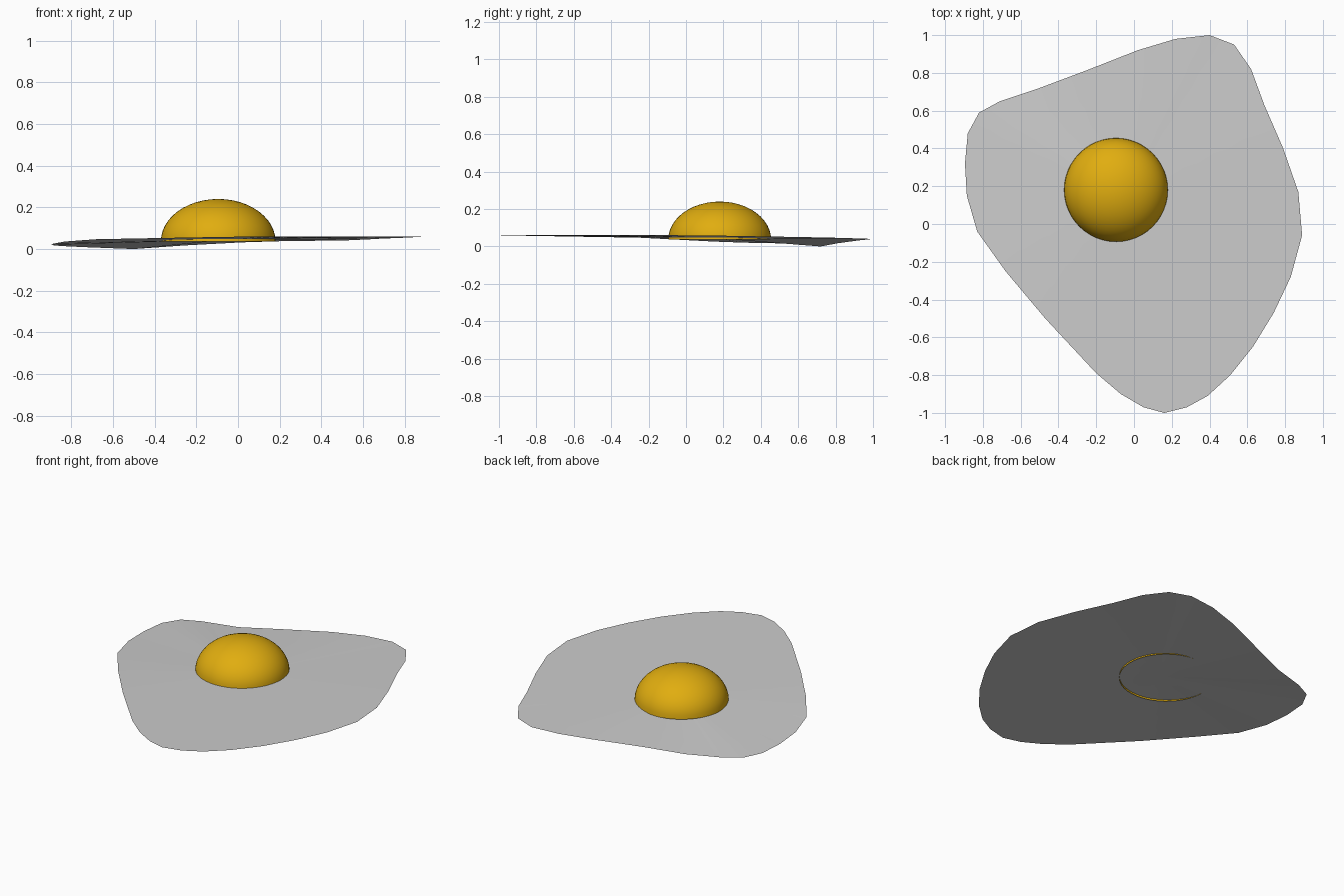
import bpy, bmesh, math
from mathutils import Vector

if "Cube" in bpy.data.objects:
    bpy.data.objects.remove(bpy.data.objects["Cube"], do_unlink=True)


def material(name, colour):
    mat = bpy.data.materials.new(name)
    mat.use_nodes = True
    mat.diffuse_color = colour
    mat.node_tree.nodes["Principled BSDF"].inputs["Base Color"].default_value = colour
    return mat


def finish(name, bm, mat):
    bmesh.ops.recalc_face_normals(bm, faces=bm.faces)
    if sum(f.normal.z for f in bm.faces) < 0:
        bmesh.ops.reverse_faces(bm, faces=bm.faces)
    mesh = bpy.data.meshes.new(name)
    bm.to_mesh(mesh)
    bm.free()
    mesh.materials.append(mat)
    mesh.shade_smooth()
    obj = bpy.data.objects.new(name, mesh)
    bpy.context.scene.collection.objects.link(obj)
    return obj


white = material("egg white", (0.6, 0.6, 0.6, 1))
yellow = material("yolk yellow", (0.75, 0.42, 0.005, 1))

# Egg white: thin sheet, wavy outline drooping toward the back right
outline = [Vector(p) for p in (
    (.4, 1, .04), (.22, .98, .038), (.02, .92, .032), (-.26, .81, .017),
    (-.5, .72, 0), (-.71, .65, .008), (-.82, .59, .013), (-.88, .48, .017),
    (-.895, .32, .02), (-.885, .15, .026), (-.83, -.04, .036), (-.68, -.25, .047),
    (-.47, -.5, .051), (-.2, -.79, .056), (-.07, -.9, .058), (.05, -.97, .06),
    (.16, -1, .06), (.28, -.97, .06), (.39, -.91, .06), (.51, -.8, .06),
    (.63, -.65, .06), (.74, -.47, .06), (.83, -.28, .06), (.89, -.06, .06),
    (.87, .17, .058), (.79, .4, .054), (.69, .63, .05), (.62, .82, .046),
    (.53, .95, .042))]
centre = Vector((-.05, .15, .045))
bm = bmesh.new()
rings = [[bm.verts.new(centre.lerp(p, s)) for p in outline] for s in (1, .8, .6, .4, .2)]
n = len(outline)
for outer, inner in zip(rings, rings[1:]):
    for i in range(n):
        j = (i + 1) % n
        bm.faces.new((outer[i], outer[j], inner[j], inner[i]))
hub = bm.verts.new(centre)
for i in range(n):
    bm.faces.new((rings[-1][i], rings[-1][(i + 1) % n], hub))
finish("egg_white", bm, white)

# Yolk: open flattened half dome
bm = bmesh.new()
bmesh.ops.create_uvsphere(bm, u_segments=48, v_segments=24, radius=1)
bmesh.ops.delete(bm, geom=[v for v in bm.verts if v.co.z < -.01], context='VERTS')
bmesh.ops.scale(bm, vec=(.275, .275, .203), verts=bm.verts)
bmesh.ops.translate(bm, vec=(-.095, .18, .037), verts=bm.verts)
finish("yolk", bm, yellow)
